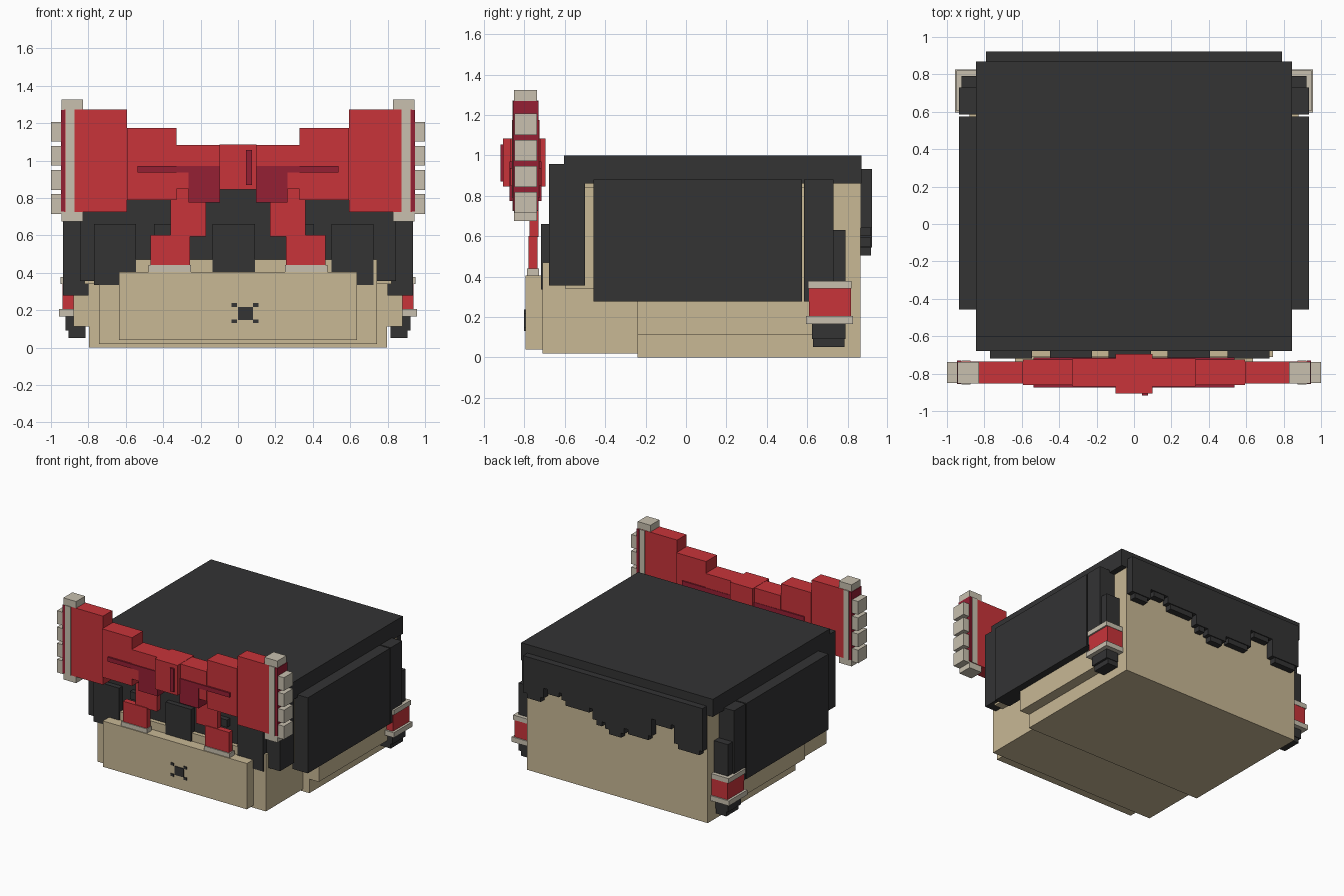
import bpy, bmesh


def material(name, rgb):
    m = bpy.data.materials.new(name)
    m.diffuse_color = (*rgb, 1)
    return m


SKIN = material("tan skin", (0.58, 0.48, 0.30))
HAIR = material("charcoal hair", (0.033, 0.033, 0.034))
RED = material("ribbon red", (0.58, 0.034, 0.042))
DARK = material("deep red", (0.30, 0.014, 0.034))
TRIM = material("pale trim", (0.58, 0.53, 0.43))


def boxes(name, mat, *specs, mirror=False):
    """One object from boxes (x0, x1, y0, y1, z0, z1), optionally mirrored in x."""
    bm = bmesh.new()
    if mirror:
        specs = specs + tuple((-s[1], -s[0], *s[2:]) for s in specs)
    for x0, x1, y0, y1, z0, z1 in specs:
        for v in bmesh.ops.create_cube(bm, size=1)["verts"]:
            v.co.x = x1 if v.co.x > 0 else x0
            v.co.y = y1 if v.co.y > 0 else y0
            v.co.z = z1 if v.co.z > 0 else z0
    me = bpy.data.meshes.new(name)
    bm.to_mesh(me)
    bm.free()
    me.materials.append(mat)
    ob = bpy.data.objects.new(name, me)
    bpy.context.collection.objects.link(ob)
    return ob


# head
boxes("head", SKIN, (-0.797, 0.797, -0.24, 0.865, 0, 0.86))
boxes("front_face", SKIN, (-0.743, 0.743, -0.71, -0.24, 0.02, 0.47))
boxes("upper_face", SKIN, (-0.743, 0.743, -0.5, -0.24, 0.47, 0.88))
boxes("cheek", SKIN, (0.797, 0.88, -0.24, 0.63, 0.112, 0.84), mirror=True)
boxes("cheek_front", SKIN, (0.743, 0.82, -0.6, -0.24, 0.34, 0.84), mirror=True)
boxes("muzzle", SKIN, (-0.635, 0.635, -0.795, -0.71, 0.04, 0.405))

# small dark mark on the muzzle: a square with four corner spots
F0, F1 = -0.801, -0.794
boxes("mouth_mark", HAIR, (0, 0.08, F0, F1, 0.148, 0.217),
      *[(x, x + 0.028, F0, F1, z, z + 0.02)
        for x in (-0.034, 0.081) for z in (0.13, 0.217)])

# hair: crown, fringe, side panels
boxes("crown_hair", HAIR, (-0.845, 0.845, -0.605, 0.868, 0.86, 1.0))
boxes("fringe", HAIR, (-0.845, 0.845, -0.678, -0.5, 0.47, 0.957))
boxes("front_side_strand", HAIR, (0.743, 0.845, -0.678, -0.5, 0.355, 0.5), mirror=True)
boxes("side_panel", HAIR, (0.80, 0.936, -0.458, 0.575, 0.278, 0.88), mirror=True)
boxes("fringe_locks", HAIR,
      *[(x, x + 0.225, -0.718, -0.67, z, 0.66)
        for x, z in ((-0.77, 0.335), (-0.45, 0.6), (-0.135, 0.39), (0.18, 0.6), (0.5, 0.335))])

# back hair with a ragged lower edge: (x start, x end, bottom)
back = [(0.61, 0.79, 0.60), (0.45, 0.61, 0.68), (0.18, 0.45, 0.63), (0.07, 0.18, 0.55),
        (-0.10, 0.07, 0.505), (-0.34, -0.10, 0.55), (-0.54, -0.34, 0.69), (-0.79, -0.54, 0.55)]
boxes("back_hair", HAIR, *[(a, b, 0.86, 0.922, z + 0.04, 0.932) for a, b, z in back])
boxes("back_hair_tips", HAIR,
      *[(a + 0.03, b - 0.03, 0.86, 0.915, z, z + 0.04) for a, b, z in back])

# tied side tails
boxes("tail_root", HAIR, (0.80, 0.935, 0.585, 0.73, 0.278, 0.88), mirror=True)
boxes("tail", HAIR, (0.80, 0.922, 0.63, 0.79, 0.36, 0.63), mirror=True)
boxes("tail_band", RED, (0.79, 0.938, 0.61, 0.817, 0.2, 0.345), mirror=True)
boxes("tail_band_trim", TRIM, (0.79, 0.957, 0.595, 0.827, 0.165, 0.205),
      (0.79, 0.95, 0.605, 0.82, 0.34, 0.378), mirror=True)
boxes("tail_tip", HAIR, (0.815, 0.922, 0.625, 0.79, 0.092, 0.17),
      (0.815, 0.905, 0.63, 0.785, 0.052, 0.095), mirror=True)

# big ribbon bow
boxes("bow_knot", RED, (-0.1, 0.1, -0.905, -0.695, 0.845, 1.085))
boxes("bow_wing_inner", RED, (0.1, 0.33, -0.868, -0.718, 0.848, 1.083), mirror=True)
boxes("bow_wing_middle", RED, (0.33, 0.593, -0.862, -0.725, 0.79, 1.175), mirror=True)
boxes("bow_wing_outer", RED, (0.593, 0.93, -0.852, -0.735, 0.725, 1.272), mirror=True)
boxes("bow_wing_edge", DARK, (0.925, 0.947, -0.856, -0.73, 0.728, 1.27), mirror=True)
boxes("bow_fold", DARK, (0.095, 0.265, -0.875, -0.715, 0.775, 0.97),
      (0.26, 0.538, -0.875, -0.715, 0.935, 0.97), mirror=True)
boxes("knot_crease", DARK, (0.042, 0.076, -0.918, -0.9, 0.87, 1.055))

# pale trim on the bow ends, with a row of frills
boxes("bow_trim", TRIM, (0.875, 0.923, -0.858, -0.73, 0.725, 1.272),
      (0.83, 0.943, -0.852, -0.738, 1.27, 1.325),
      (0.83, 0.943, -0.852, -0.738, 0.675, 0.727), mirror=True)
boxes("bow_frills", TRIM,
      *[(0.945, 1.0, -0.85, -0.738, z, z + 0.105) for z in (0.715, 0.843, 0.972, 1.102)],
      mirror=True)

# hanging ribbon tails
boxes("ribbon_tail_upper", RED, (0.172, 0.362, -0.775, -0.73, 0.595, 0.86), mirror=True)
boxes("ribbon_tail_lower", RED, (0.257, 0.467, -0.781, -0.735, 0.44, 0.602), mirror=True)
boxes("ribbon_tail_trim", TRIM, (0.252, 0.478, -0.788, -0.728, 0.4, 0.44), mirror=True)
